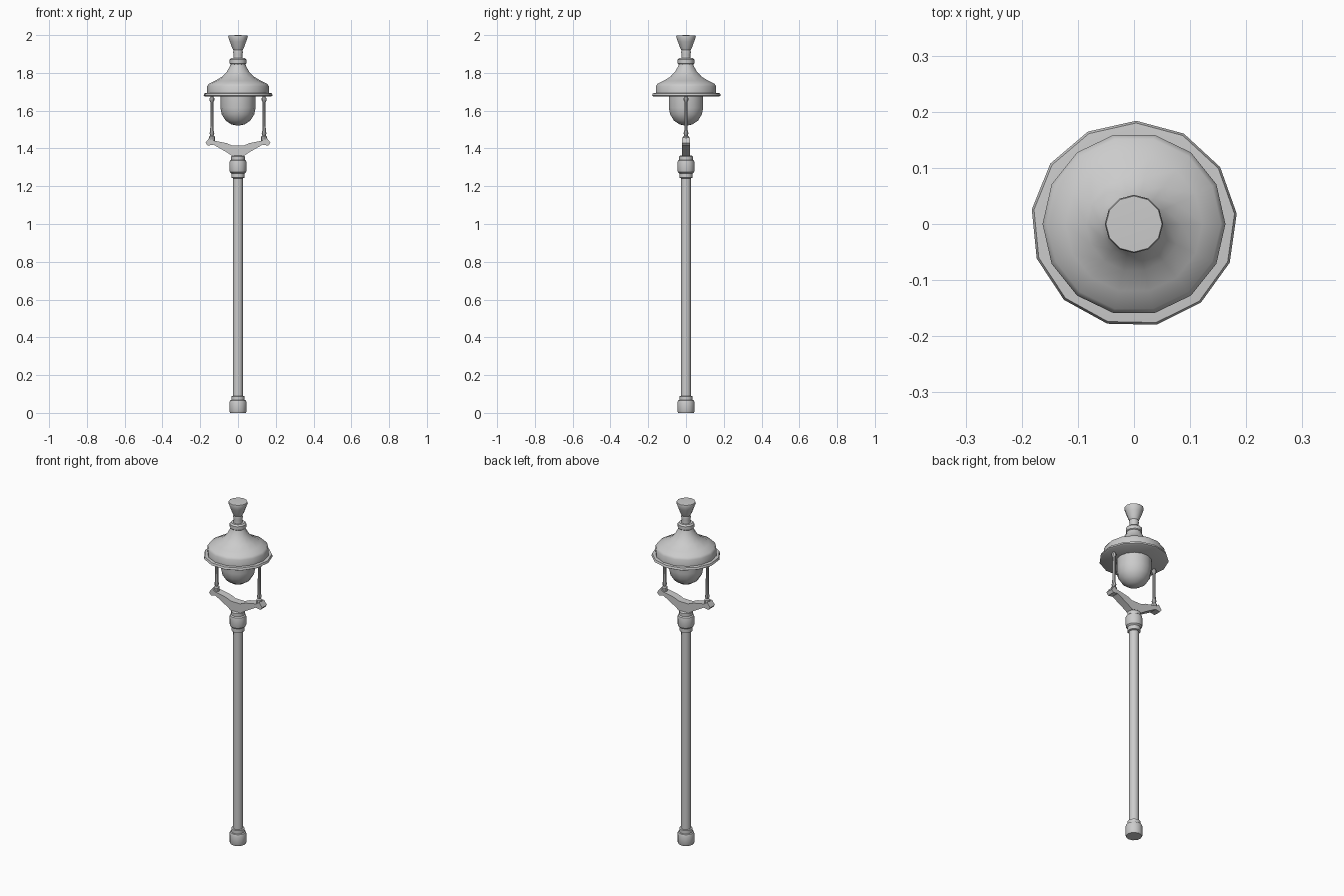
import bpy, bmesh, math

if "Cube" in bpy.data.objects:
    bpy.data.objects.remove(bpy.data.objects["Cube"])

grey = bpy.data.materials.new("light grey")
grey.diffuse_color = (0.6, 0.6, 0.6, 1)
grey.use_nodes = True
grey.node_tree.nodes["Principled BSDF"].inputs["Base Color"].default_value = grey.diffuse_color


def finish(name, bm, angle=35):
    bmesh.ops.recalc_face_normals(bm, faces=bm.faces[:])
    me = bpy.data.meshes.new(name)
    bm.to_mesh(me)
    bm.free()
    me.materials.append(grey)
    ob = bpy.data.objects.new(name, me)
    bpy.context.collection.objects.link(ob)
    bpy.ops.object.select_all(action='DESELECT')
    ob.select_set(True)
    bpy.context.view_layer.objects.active = ob
    bpy.ops.object.shade_smooth_by_angle(angle=math.radians(angle))
    return ob


def lathe(name, profile, sides=12, x=0.0, turn=0.0, angle=35):
    """Revolve (radius, z) points round a vertical axis, with capped ends."""
    bm = bmesh.new()
    rings = []
    for r, z in profile:
        if r == 0:
            rings.append([bm.verts.new((x, 0, z))])
        else:
            rings.append([bm.verts.new((x + r * math.cos(turn + math.tau * i / sides),
                                        r * math.sin(turn + math.tau * i / sides), z))
                          for i in range(sides)])
    for a, b in zip(rings, rings[1:]):
        for i in range(sides):
            j = (i + 1) % sides
            quad = [a[i % len(a)], a[j % len(a)], b[j % len(b)], b[i % len(b)]]
            bm.faces.new(list(dict.fromkeys(quad)))
    for ring in (rings[0], rings[-1]):
        if len(ring) > 2:
            bm.faces.new(ring)
    return finish(name, bm, angle)


# Post: foot, shaft and upper collar
lathe("foot", [(.042, 0), (.046, .01), (.046, .055), (.042, .066), (.035, .068),
               (.035, .088), (.027, .09)])
lathe("shaft", [(.027, .08), (.026, 1.25)])
lathe("collar", [(.027, 1.242), (.035, 1.245), (.035, 1.268), (.043, 1.275), (.046, 1.29),
                 (.046, 1.32), (.043, 1.335), (.036, 1.34), (.036, 1.358), (.03, 1.362)])

# Yoke: half outline mirrored across x, extruded in y
half = [(.03, 1.36), (.06, 1.38), (.13, 1.42), (.16, 1.415), (.172, 1.43),
        (.152, 1.457), (.135, 1.443), (.06, 1.428), (.03, 1.415)]
outline = half + [(-x, z) for x, z in reversed(half)]
bm = bmesh.new()
face = bm.faces.new([bm.verts.new((x, -.022, z)) for x, z in outline])
ext = bmesh.ops.extrude_face_region(bm, geom=[face])
bmesh.ops.translate(bm, vec=(0, .044, 0),
                    verts=[v for v in ext["geom"] if isinstance(v, bmesh.types.BMVert)])
finish("yoke", bm, 20)

# Slim rods from the yoke up to the lamp hood
for side, x in (("left", -.138), ("right", .138)):
    lathe(side + "_rod", [(.016, 1.44), (.016, 1.462), (.009, 1.468), (.013, 1.48),
                          (.009, 1.495), (.008, 1.645), (.013, 1.655), (.013, 1.665),
                          (.008, 1.672), (.008, 1.685)], 8, x)

# Lamp globe
lathe("globe", [(0, 1.52), (.035, 1.527), (.066, 1.548), (.086, 1.58), (.093, 1.615),
                (.093, 1.682)], 14)

# Hood: flat rim, bell-shaped cap
lathe("hood_rim", [(.176, 1.675), (.184, 1.68), (.18, 1.692), (.155, 1.694)], 13, turn=.1)
lathe("hood", [(.163, 1.69), (.163, 1.73), (.155, 1.742), (.122, 1.758), (.085, 1.78),
               (.06, 1.805), (.043, 1.835), (.038, 1.85)], 14)

# Finial: ring, neck and flared tip
lathe("finial_ring", [(.036, 1.843), (.044, 1.85), (.044, 1.87), (.036, 1.878)])
lathe("finial", [(.026, 1.87), (.023, 1.895), (.026, 1.91), (.024, 1.92), (.032, 1.935),
                 (.043, 1.965), (.052, 1.99), (.05, 1.998), (0, 2.0)])
